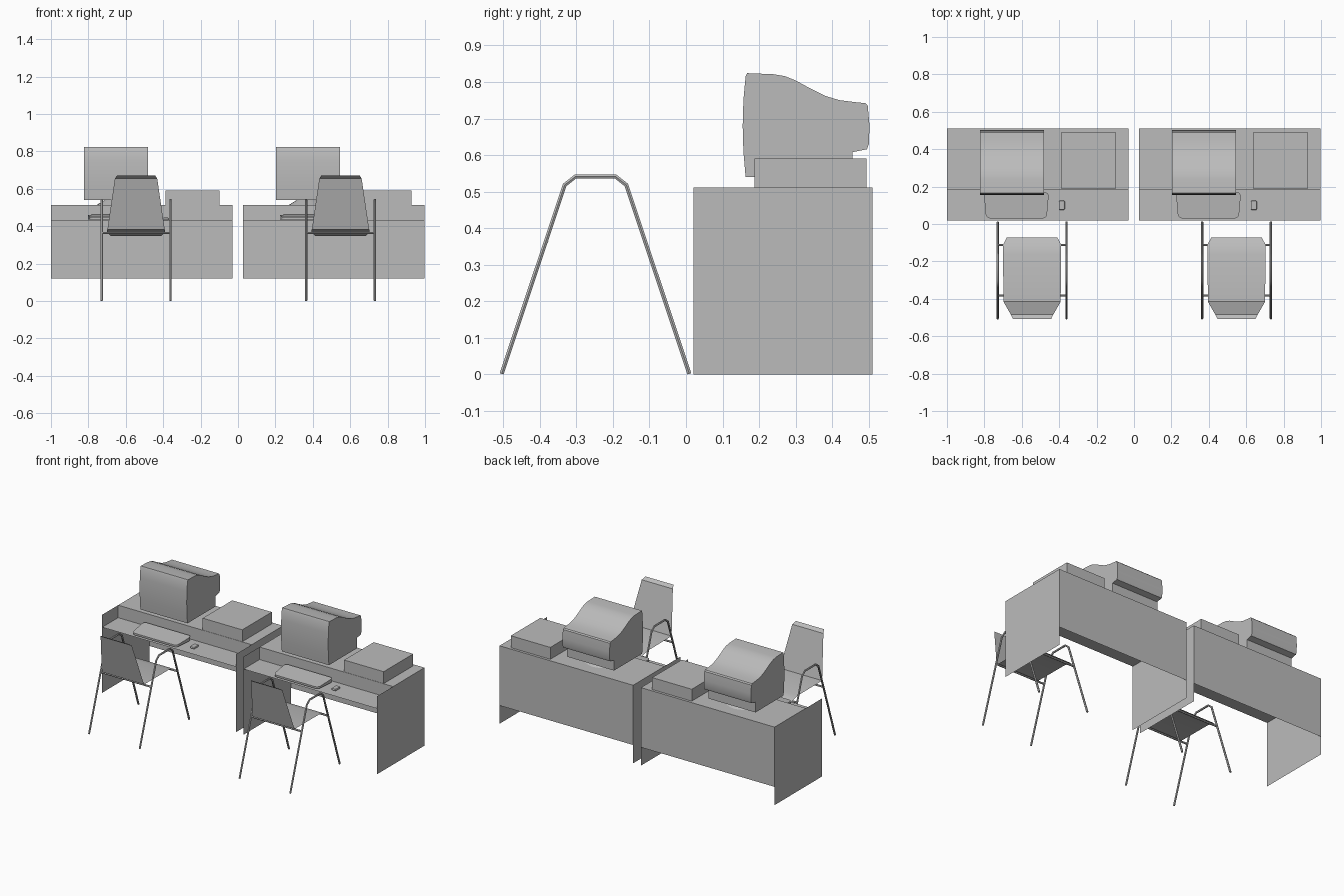
import bpy, bmesh, math

if "Cube" in bpy.data.objects:
    bpy.data.objects.remove(bpy.data.objects["Cube"], do_unlink=True)

grey = bpy.data.materials.new("plain grey")
grey.use_nodes = True
COLOUR = (0.5, 0.5, 0.5, 1)
grey.diffuse_color = COLOUR
grey.node_tree.nodes["Principled BSDF"].inputs["Base Color"].default_value = COLOUR


def link(name, mesh, smooth=None):
    mesh.materials.clear()
    mesh.materials.append(grey)
    ob = bpy.data.objects.new(name, mesh)
    bpy.context.collection.objects.link(ob)
    if smooth:
        bpy.ops.object.select_all(action="DESELECT")
        ob.select_set(True)
        bpy.context.view_layer.objects.active = ob
        bpy.ops.object.shade_smooth_by_angle(angle=math.radians(smooth))
    return ob


def finish(name, bm, smooth=None):
    mesh = bpy.data.meshes.new(name)
    bm.to_mesh(mesh)
    bm.free()
    return link(name, mesh, smooth)


def sheet(bm, profile, cx, halves):
    """Ribbon along a (y, z) profile with a half width at each point."""
    rows = [[bm.verts.new((cx + s * h, y, z)) for s in (-1, 1)]
            for (y, z), h in zip(profile, halves)]
    for a, b in zip(rows, rows[1:]):
        bm.faces.new((a[0], a[1], b[1], b[0]))


def prism(name, profile, x0, x1, smooth=None):
    """Closed solid from a (y, z) outline swept along x."""
    bm = bmesh.new()
    face = bm.faces.new([bm.verts.new((x0, y, z)) for y, z in profile])
    new = bmesh.ops.extrude_face_region(bm, geom=[face])["geom"]
    bmesh.ops.translate(bm, vec=(x1 - x0, 0, 0),
                        verts=[v for v in new if isinstance(v, bmesh.types.BMVert)])
    bmesh.ops.recalc_face_normals(bm, faces=bm.faces)
    return finish(name, bm, smooth)


def box(name, x0, x1, y0, y1, z0, z1):
    return prism(name, [(y0, z0), (y1, z0), (y1, z1), (y0, z1)], x0, x1)


def tube(name, points, radius):
    curve = bpy.data.curves.new(name, "CURVE")
    curve.dimensions = "3D"
    curve.bevel_depth, curve.bevel_resolution = radius, 1
    curve.use_fill_caps = True
    line = curve.splines.new("POLY")
    line.points.add(len(points) - 1)
    for p, co in zip(line.points, points):
        p.co = (*co, 1)
    helper = bpy.data.objects.new(name + "_path", curve)
    mesh = bpy.data.meshes.new_from_object(helper)
    bpy.data.objects.remove(helper)
    return link(name, mesh, 40)


def desk(side, x0):
    x1, front, step, back = x0 + 0.97, 0.02, 0.185, 0.51
    cx = (x0 + x1) / 2
    # Stepped worktop running into the hanging back panel
    bm = bmesh.new()
    sheet(bm, [(front, 0.43), (step, 0.43), (step, 0.512), (back, 0.512), (back, 0.12)],
          cx, [0.485] * 5)
    finish(side + "_desk_top_and_back", bm)
    # Thin side panels
    for tag, x in (("outer", x0), ("inner", x1)):
        bm = bmesh.new()
        bm.faces.new([bm.verts.new((x, y, z)) for y, z in
                      ((front, 0), (back, 0), (back, 0.512), (front, 0.512))])
        finish(f"{side}_desk_{tag}_panel", bm)


def monitor(side, x0):
    outline = [(0.163, 0.54), (0.157, 0.61), (0.155, 0.68), (0.157, 0.75), (0.163, 0.815),
               (0.167, 0.824), (0.24, 0.821), (0.27, 0.816), (0.30, 0.804), (0.34, 0.782),
               (0.38, 0.762), (0.42, 0.750), (0.46, 0.745), (0.49, 0.742), (0.497, 0.735),
               (0.502, 0.68), (0.5, 0.63), (0.495, 0.616), (0.455, 0.608), (0.455, 0.54)]
    prism(side + "_monitor", outline, x0, x0 + 0.342, 30)
    # Round swivel foot
    bm = bmesh.new()
    bmesh.ops.create_cone(bm, cap_ends=True, segments=24, radius1=0.105, radius2=0.06, depth=0.028)
    bmesh.ops.translate(bm, vec=(x0 + 0.171, 0.33, 0.526), verts=bm.verts)
    finish(side + "_monitor_foot", bm, 30)


def keyboard(side, x0):
    ob = prism(side + "_keyboard", [(0.03, 0.436), (0.17, 0.436), (0.17, 0.461), (0.03, 0.448)],
               x0, x0 + 0.348)
    # Taper the front edge and round the upright corners
    bm = bmesh.new()
    bm.from_mesh(ob.data)
    for v in bm.verts:
        if v.co.y < 0.1:
            v.co.x += 0.012 if v.co.x < x0 + 0.17 else -0.012
    upright = [e for e in bm.edges
               if abs(e.verts[0].co.z - e.verts[1].co.z) > 0.005
               and abs(e.verts[0].co.y - e.verts[1].co.y) < 0.01]
    bmesh.ops.bevel(bm, geom=upright, offset=0.022, segments=4, profile=0.5, affect="EDGES")
    bm.to_mesh(ob.data)
    bm.free()


def mouse(side, cx):
    ob = box(side + "_mouse", cx - 0.016, cx + 0.016, 0.075, 0.125, 0.431, 0.446)
    mod = ob.modifiers.new("rounding", "BEVEL")
    mod.width, mod.segments = 0.006, 2


def chair(side, cx):
    # Bent shell: backrest, seat and front lip
    bm = bmesh.new()
    sheet(bm, [(-0.508, 0.671), (-0.485, 0.655), (-0.415, 0.383), (-0.16, 0.383),
               (-0.11, 0.37), (-0.072, 0.347)],
          cx, [0.102, 0.113, 0.153, 0.155, 0.155, 0.135])
    finish(side + "_chair_shell", bm, 30)
    # Arched leg frame on each side
    for tag, s in (("right", -1), ("left", 1)):
        x = cx + s * 0.184
        path = [(-0.504, 0.002), (-0.332, 0.518), (-0.303, 0.541),
                (-0.192, 0.541), (-0.163, 0.518), (0.009, 0.002)]
        tube(f"{side}_chair_{tag}_legs", [(x, y, z) for y, z in path], 0.0065)
    # Rods carrying the seat
    for tag, y in (("rear", -0.382), ("front", -0.112)):
        tube(f"{side}_chair_{tag}_rod", [(cx - 0.184, y, 0.363), (cx + 0.184, y, 0.363)], 0.006)


# Two matching workstations
for side, shift, chair_x in (("right", 0, -0.545), ("left", 1.027, 0.548)):
    desk(side, -1 + shift)
    monitor(side, -0.823 + shift)
    box(side + "_computer_case", -0.387 + shift, -0.1 + shift, 0.187, 0.493, 0.512, 0.59)
    keyboard(side, -0.803 + shift)
    mouse(side, -0.386 + shift)
    chair(side, chair_x)
